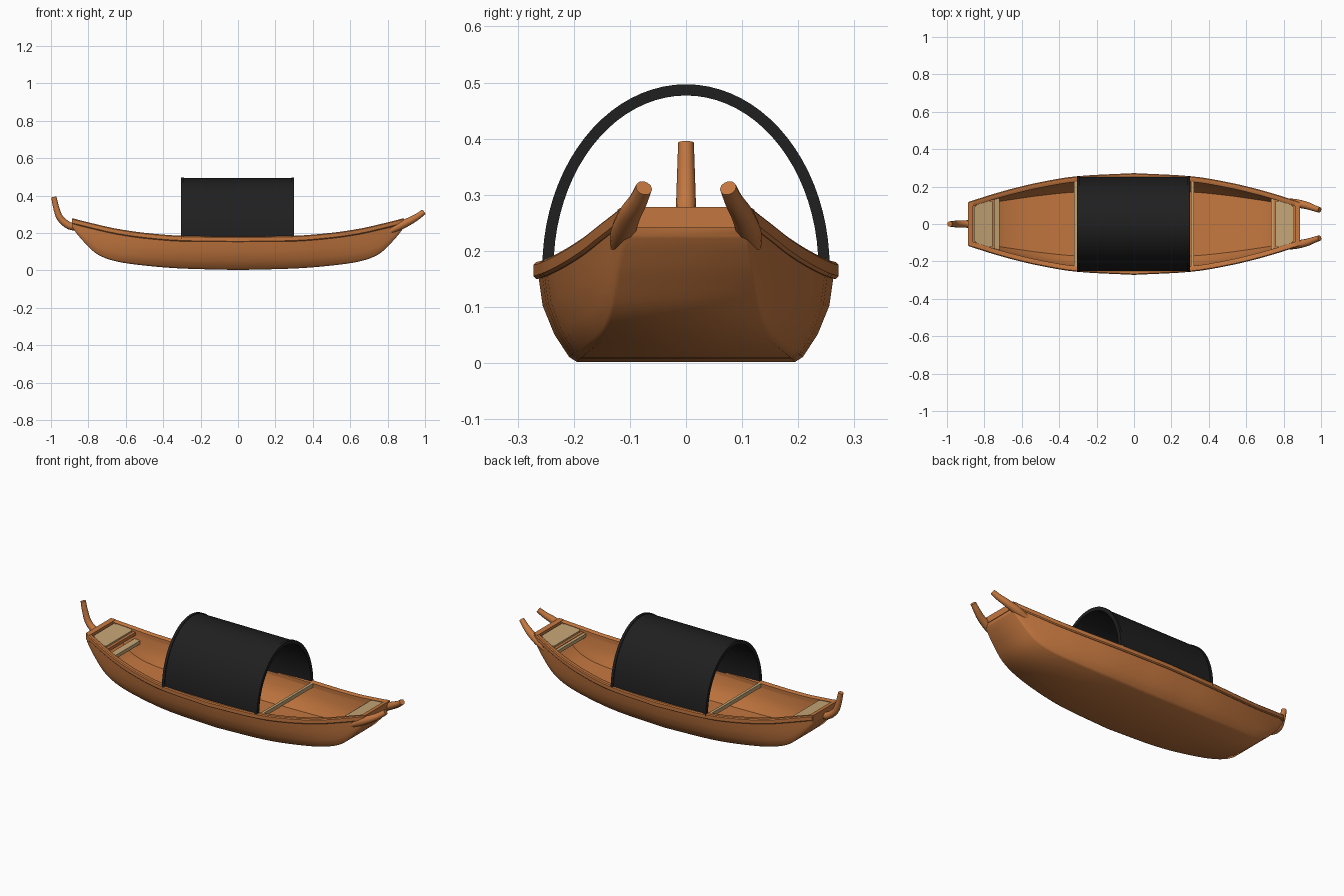
import bpy, bmesh, math
from mathutils import Vector

if "Cube" in bpy.data.objects:
    bpy.data.objects.remove(bpy.data.objects["Cube"])


def material(name, rgb):
    m = bpy.data.materials.new(name)
    m.diffuse_color = (*rgb, 1)
    m.use_nodes = True
    m.node_tree.nodes["Principled BSDF"].inputs["Base Color"].default_value = m.diffuse_color
    return m


WOOD = material("orange_wood", (0.55, 0.185, 0.05))
TAN = material("pale_wood", (0.56, 0.38, 0.18))
BLACK = material("black_canopy", (0.014, 0.014, 0.015))


def loft(name, rings, mat, angle=40):
    """Skin a row of closed cross-sections and cap both ends."""
    bm = bmesh.new()
    rows = [[bm.verts.new(p) for p in r] for r in rings]
    n = len(rows[0])
    for a, b in zip(rows, rows[1:]):
        for i in range(n):
            j = (i + 1) % n
            bm.faces.new((a[i], a[j], b[j], b[i]))
    bm.faces.new(rows[0])
    bm.faces.new(rows[-1])
    bmesh.ops.recalc_face_normals(bm, faces=bm.faces)
    me = bpy.data.meshes.new(name)
    bm.to_mesh(me)
    bm.free()
    me.materials.append(mat)
    ob = bpy.data.objects.new(name, me)
    bpy.context.collection.objects.link(ob)
    bpy.ops.object.select_all(action='DESELECT')
    ob.select_set(True)
    bpy.context.view_layer.objects.active = ob
    bpy.ops.object.shade_smooth_by_angle(angle=math.radians(angle))
    return ob


def spline(points, steps):
    """Smooth path through the given points."""
    p = [Vector(q) for q in points]
    p = [2 * p[0] - p[1]] + p + [2 * p[-1] - p[-2]]
    out = []
    for i in range(1, len(p) - 2):
        a, b, c, d = p[i - 1:i + 3]
        for s in range(steps):
            t = s / steps
            out.append(0.5 * (2 * b + (c - a) * t + (2 * a - 5 * b + 4 * c - d) * t * t
                              + (3 * b - a - 3 * c + d) * t ** 3))
    return out + [p[-2]]


# Half-hull stations as (x, rim width, rim height) and (chine width, keel height)
upper = spline([(0, .266, .175), (.3, .25, .18), (.5, .218, .196), (.65, .183, .218),
                (.75, .155, .24), (.82, .133, .257), (.865, .119, .268), (.885, .112, .272)], 4)
lower = spline([(.2, .002, 0), (.192, .01, 0), (.172, .026, 0), (.15, .048, 0),
                (.134, .085, 0), (.122, .148, 0), (.113, .2, 0), (.108, .228, 0)], 4)
half = [(u.x, u.y, u.z, l.x, l.y) for u, l in zip(upper, lower)]
stations = [(-x, *r) for x, *r in reversed(half[1:])] + half


def rim(x):
    """Rim half-width and height at a position along the boat."""
    x = abs(x)
    for a, b in zip(half, half[1:]):
        if x <= b[0]:
            t = (x - a[0]) / (b[0] - a[0])
            return a[1] + (b[1] - a[1]) * t, a[2] + (b[2] - a[2]) * t
    return half[-1][1:3]


# Hull shell with flat bottom, rounded chine and hollow inside
rings = []
for x, w, z, c, b in stations:
    h, d = z - b, w - c
    outer = [(w, z), (c + .84 * d, b + .58 * h), (c + .52 * d, b + .28 * h),
             (c + .12 * d, b + .05 * h), (c - .03 * c, b)]
    floor = b + .022 if abs(x) < .87 else z - .006
    g = z - floor
    inner = [(c - .045 * c - .012, floor), (c + .45 * d - .02, floor + .25 * g),
             (c + .84 * d - .02, floor + .56 * g), (w - .02, z)]
    prof = outer + [(-y, q) for y, q in reversed(outer)]
    prof += [(-y, q) for y, q in reversed(inner)] + inner
    rings.append([(x, y, q) for y, q in prof])
loft("hull", rings, WOOD, 50)

# Gunwale rails along both rims
for s, side in ((-1, "front"), (1, "back")):
    loft(side + "_rail", [[(x, s * (w + dy), z + dz) for dy, dz in
         ((-.024, -.022), (-.024, .001), (-.019, .005), (.001, .005), (.006, 0), (.006, -.02), (.001, -.025))]
         for x, w, z, c, b in stations], WOOD)


def cross_beam(name, x0, x1, z0, z1, inset, mat, taper=0):
    """Plank across the hull, following the narrowing sides."""
    n = 6
    rr = []
    for i in range(n + 1):
        t = i / n
        x = x0 + (x1 - x0) * t
        w = rim(x)[0] - inset - taper * abs(2 * t - 1) ** 4
        dz = rim(x)[1]
        rr.append([(x, -w, dz + z0), (x, w, dz + z0), (x, w, dz + z1), (x, -w, dz + z1)])
    return loft(name, rr, mat, 30)


# End boards, decks, steps and thwarts at both ends
for s, end in ((-1, "stern"), (1, "bow")):
    cross_beam(end + "_end_rail", s * .862, s * .888, -.03, .006, -.002, WOOD)
    cross_beam(end + "_deck_support", s * .745, s * .87, -.03, -.012, .018, WOOD)
    cross_beam(end + "_deck", s * .757, s * .855, -.012, -.002, .021, TAN, .012)
    cross_beam(end + "_thwart", s * .305, s * .322, -.02, .002, .02, TAN)
cross_beam("stern_step", -.75, -.72, -.07, -.05, .025, TAN)
cross_beam("bow_step", .732, .747, -.035, -.015, .022, TAN)


def horn(name, path):
    """Tapered upturned post; path points are (x, y, z), radius taken from ends."""
    pts = spline([p[:3] for p in path], 4)
    rad = spline([(p[3], 0, 0) for p in path], 4)
    rr = []
    for i, p in enumerate(pts):
        t = (pts[min(i + 1, len(pts) - 1)] - pts[max(i - 1, 0)]).normalized()
        u = t.cross(Vector((0, 1, 0))).normalized()
        v = t.cross(u)
        rr.append([p + rad[i].x * (u * math.cos(a) + v * math.sin(a))
                   for a in (math.tau * k / 12 for k in range(12))])
    loft(name, rr, WOOD)


# Single stern post and the pair of bow horns
horn("stern_post", [(-.845, 0, .235, .02), (-.9, 0, .238, .02), (-.95, 0, .278, .018),
                    (-.972, 0, .335, .016), (-.985, 0, .393, .014)])
for s, side in ((-1, "front"), (1, "back")):
    horn(side + "_bow_horn", [(.8, s * .122, .205, .014), (.86, s * .112, .235, .022),
                              (.92, s * .1, .265, .02), (.96, s * .086, .288, .017),
                              (.992, s * .075, .312, .015)])


def arch(name, x0, x1, grow, thick):
    """Elliptical arched shell spanning the hull."""
    rr = []
    for i in range(41):
        a = math.pi * i / 40
        c, s = math.cos(a), math.sin(a)
        ro, rh = .252 + grow, .323 + grow
        ri, ih = ro - thick, rh - thick
        o, n = (ro * c, .17 + rh * s), (ri * c, .17 + ih * s)
        rr.append([(x0, *o), (x1, *o), (x1, *n), (x0, *n)])
    loft(name, rr, BLACK)


# Arched canopy with raised end hoops
arch("canopy", -.3, .295, 0, .014)
arch("left_hoop", -.305, -.29, .004, .02)
arch("right_hoop", .285, .3, .004, .02)
